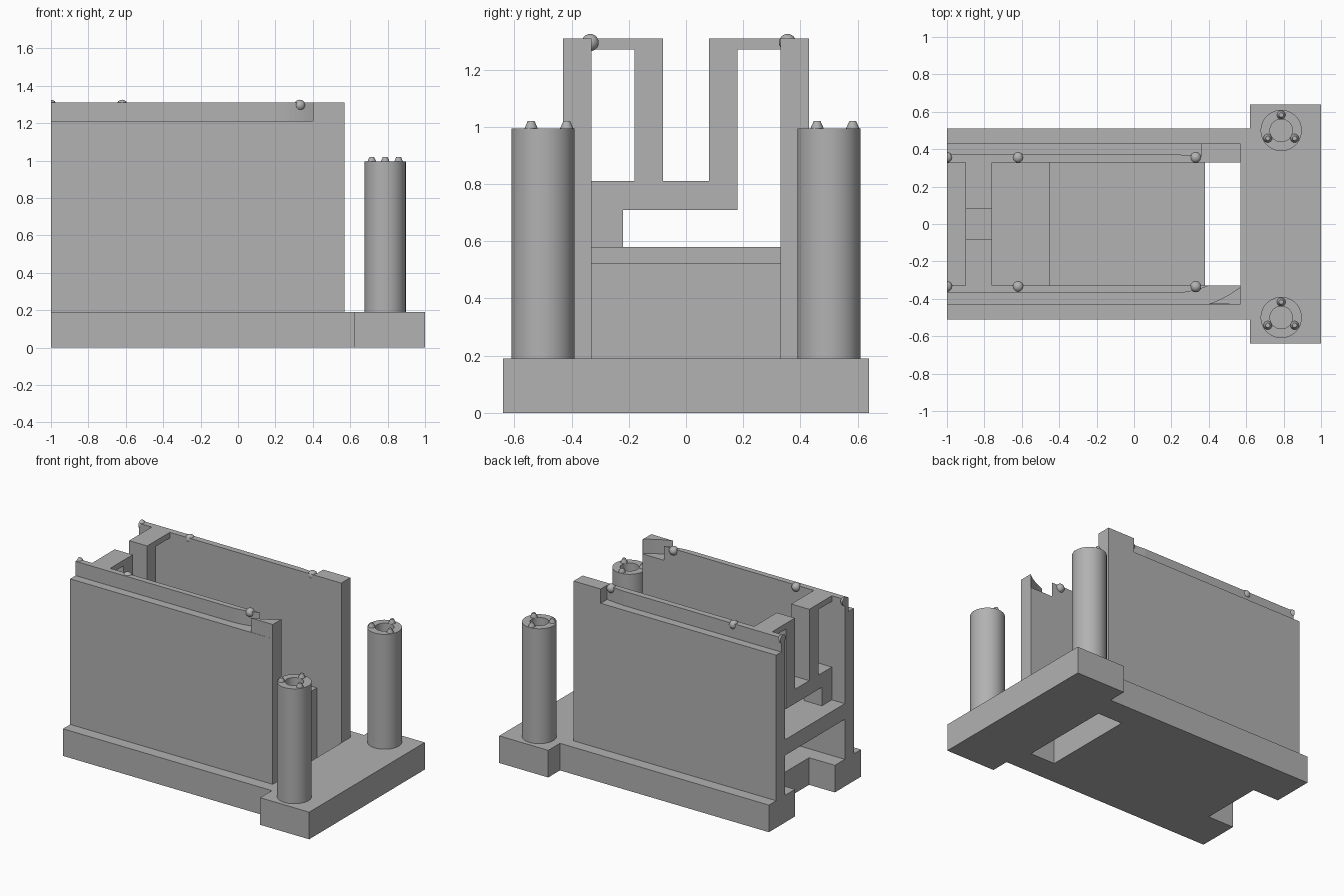
import bpy, bmesh, math
from mathutils import Matrix

cube = bpy.data.objects.get("Cube")
if cube:
    bpy.data.objects.remove(cube, do_unlink=True)

grey = bpy.data.materials.new("plain_grey")
grey.use_nodes = True
colour = (0.445, 0.445, 0.445, 1)
grey.diffuse_color = colour
grey.node_tree.nodes["Principled BSDF"].inputs["Base Color"].default_value = colour


def finish(bm, name, smooth=False):
    bmesh.ops.recalc_face_normals(bm, faces=bm.faces)
    mesh = bpy.data.meshes.new(name)
    bm.to_mesh(mesh)
    bm.free()
    mesh.materials.append(grey)
    ob = bpy.data.objects.new(name, mesh)
    bpy.context.collection.objects.link(ob)
    if smooth:
        bpy.ops.object.select_all(action='DESELECT')
        ob.select_set(True)
        bpy.context.view_layer.objects.active = ob
        bpy.ops.object.shade_smooth_by_angle(angle=math.radians(35))
    return ob


def prism(name, outline, z0, z1):
    """Extrude a plan outline from z0 up to z1."""
    bm = bmesh.new()
    face = bm.faces.new([bm.verts.new((x, y, z0)) for x, y in outline])
    top = bmesh.ops.extrude_face_region(bm, geom=[face])["geom"]
    for v in top:
        if isinstance(v, bmesh.types.BMVert):
            v.co.z = z1
    return finish(bm, name)


def box(name, x0, x1, y0, y1, z0, z1):
    return prism(name, [(x0, y0), (x1, y0), (x1, y1), (x0, y1)], z0, z1)


def lathe(name, x, y, profile, steps=32, clip_x=None):
    """Turn an (r, z) profile around a vertical axis at x, y."""
    bm = bmesh.new()
    vs = [bm.verts.new((r, 0, z)) for r, z in profile]
    es = [bm.edges.new(p) for p in zip(vs, vs[1:])]
    bmesh.ops.spin(bm, geom=vs + es, cent=(0, 0, 0), axis=(0, 0, 1),
                   angle=math.tau, steps=steps, use_duplicate=False)
    bmesh.ops.remove_doubles(bm, verts=bm.verts, dist=1e-5)
    bmesh.ops.transform(bm, verts=bm.verts, matrix=Matrix.Translation((x, y, 0)))
    if clip_x is not None:
        bmesh.ops.bisect_plane(bm, geom=bm.verts[:] + bm.edges[:] + bm.faces[:],
                               plane_co=(clip_x, 0, 0), plane_no=(-1, 0, 0),
                               clear_outer=True)
        bmesh.ops.holes_fill(bm, edges=[e for e in bm.edges if e.is_boundary])
    return finish(bm, name, smooth=True)


def arc(radius, x0, x1, n=8):
    """Points on a curve bulging to -y, running from x0 to x1."""
    xs = [x0 + (x1 - x0) * i / n for i in range(n + 1)]
    return [(x, 0.15 - math.sqrt(radius ** 2 - (x - 0.2) ** 2)) for x in xs]


# Base plate with end notch and a slot through it
half = [(-0.8, 0.22), (-1, 0.22), (-1, 0.51), (0.62, 0.51), (0.62, 0.64), (1, 0.64)]
base = prism("base_plate", half + [(x, -y) for x, y in reversed(half)], 0, 0.19)
cutter = box("slot_cutter", 0.38, 0.57, -0.33, 0.33, -0.1, 0.3)
cutter.hide_render = True
cutter.hide_viewport = True
cutter.display_type = 'WIRE'
cut = base.modifiers.new("slot", 'BOOLEAN')
cut.object = cutter
cut.solver = 'EXACT'

# Side walls with grooved top rims
box("front_wall", -1, 0.57, -0.43, -0.33, 0.19, 1.21)
box("back_wall", -1, 0.57, 0.33, 0.43, 0.19, 1.21)
prism("front_rim", [(-1, -0.33), (-1, -0.37)] + arc(0.52, 0.2, 0.4), 1.21, 1.31)
prism("front_corner", [(0.57, -0.33), (0.57, -0.43)] + arc(0.611, 0.4, 0.565),
      1.21, 1.31)
prism("back_rim", [(-1, 0.33), (0.57, 0.33), (0.57, 0.43), (0.36, 0.43), (0.36, 0.36),
                   (0.29, 0.367), (0.22, 0.373), (-1, 0.373)], 1.21, 1.31)

# Stepped deck between the walls, hollow underneath
box("deck_high", -1, -0.45, -0.33, 0.33, 0.47, 0.58)
box("deck_low", -0.45, 0.38, -0.33, 0.33, 0.47, 0.525)
box("deck_end_panel", 0.28, 0.38, -0.33, 0.33, 0.19, 0.47)

# Cross frame standing on the deck
for name, y0, y1, z0, z1 in [
        ("frame_foot", -0.33, -0.22, 0.58, 0.71),
        ("frame_crossbar", -0.33, 0.18, 0.71, 0.81),
        ("frame_front_arm", -0.18, -0.08, 0.81, 1.27),
        ("frame_back_arm", 0.08, 0.18, 0.81, 1.27),
        ("frame_front_top", -0.33, -0.08, 1.27, 1.31),
        ("frame_back_top", 0.08, 0.33, 1.27, 1.31)]:
    box(name, -0.9, -0.76, y0, y1, z0, z1)

# Small round bumps along the rims
dome = [(0.03 * math.cos(t * math.pi / 12), 1.295 + 0.03 * math.sin(t * math.pi / 12))
        for t in range(-6, 7)]
for side, y in (("front", -0.335), ("back", 0.355)):
    for x in (-1, -0.62, 0.33):
        lathe(side + "_rim_bump", x, y, dome, 20, clip_x=-1 if x == -1 else None)

# Hollow-topped posts, each with three tapered pegs
for side, y in (("front", -0.5), ("back", 0.5)):
    lathe(side + "_post", 0.787, y,
          [(0, 0.19), (0.11, 0.19), (0.11, 0.995), (0.06, 0.995), (0.06, 0.9), (0, 0.9)], 48)
    for k in range(3):
        a = math.pi / 2 + k * math.tau / 3
        lathe(side + "_post_peg", 0.787 + 0.083 * math.cos(a), y + 0.083 * math.sin(a),
              [(0, 0.98), (0.023, 0.98), (0.023, 0.995), (0.012, 1.02), (0, 1.02)], 16)
